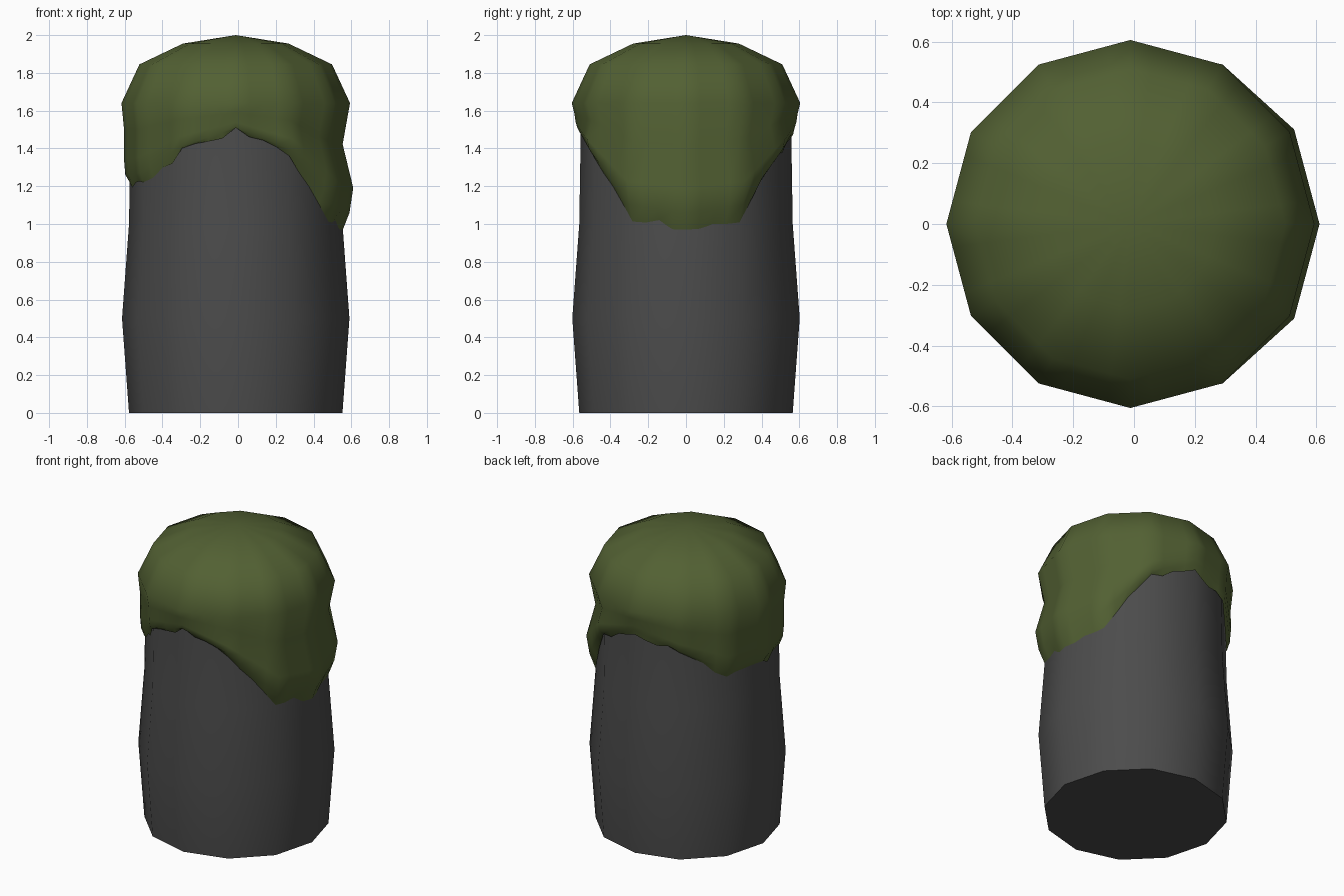
import bpy, bmesh, math, random

if "Cube" in bpy.data.objects:
    bpy.data.objects.remove(bpy.data.objects["Cube"])

random.seed(4)
CX = -0.012      # small sideways offset of the pillar axis
SIDES = 12
SUB = 4          # extra moss columns per side, for the ragged hem


def material(name, rgb):
    m = bpy.data.materials.new(name)
    m.diffuse_color = (*rgb, 1)
    m.use_nodes = True
    m.node_tree.nodes["Principled BSDF"].inputs["Base Color"].default_value = m.diffuse_color
    return m


def lathe(name, rings, mat, cap_bottom=False, tip=None):
    """Skin equal-length rings of points; optionally close with a tip or caps."""
    bm = bmesh.new()
    rows = [[bm.verts.new(p) for p in ring] for ring in rings]
    n = len(rows[0])
    for low, high in zip(rows, rows[1:]):
        for i in range(n):
            j = (i + 1) % n
            bm.faces.new((low[i], low[j], high[j], high[i]))
    if cap_bottom:
        bm.faces.new(rows[0][::-1])
    if tip:
        t = bm.verts.new(tip)
        for i in range(n):
            bm.faces.new((rows[-1][i], rows[-1][(i + 1) % n], t))
    else:
        bm.faces.new(rows[-1])
    bmesh.ops.recalc_face_normals(bm, faces=bm.faces)
    me = bpy.data.meshes.new(name)
    bm.to_mesh(me)
    bm.free()
    me.materials.append(mat)
    ob = bpy.data.objects.new(name, me)
    bpy.context.collection.objects.link(ob)
    bpy.ops.object.select_all(action='DESELECT')
    ob.select_set(True)
    bpy.context.view_layer.objects.active = ob
    bpy.ops.object.shade_smooth_by_angle(angle=math.radians(60))
    return ob


def polar(r, k, z):
    a = 2 * math.pi * k / SIDES
    return (CX + r * math.cos(a), r * math.sin(a), z)


stone = material("dark grey stone", (0.072, 0.072, 0.072))
moss = material("moss green", (0.085, 0.118, 0.033))

# Stone pillar, slightly bulged at mid-height
profile = [(0.565, 0), (0.602, 0.5), (0.565, 1.0), (0.555, 1.62)]
lathe("stone_pillar", [[polar(r, k, z) for k in range(SIDES)] for r, z in profile],
      stone, cap_bottom=True)

# Moss cap: hem height for each corner from right (0) round to left (6), mirrored front/back
hem = [0.98, 1.03, 1.36, 1.49, 1.38, 1.22, 1.21]
# radii from hem up to shoulder, for the right drip, plain sides and left drip
drip_r = [0.566, 0.602, 0.622, 0.566]
plain_r = [0.567, 0.575, 0.584, 0.592]
left_r = [0.566, 0.585, 0.592, 0.591]
fractions = [1.0, 0.88, 0.68, 0.33]


def corner(k):
    m = min(k % SIDES, SIDES - k % SIDES)
    c = math.cos(math.pi * m / 6)
    side = drip_r if c > 0 else left_r
    w = min(1, abs(c) * 1.15)
    pts = []
    for f, rs, rp in zip(fractions, side, plain_r):
        pts.append(polar(rs * w + rp * (1 - w), k, 1.64 - f * (1.64 - hem[m])))
    for r, z in [(0.605, 1.64), (0.51, 1.845), (0.28, 1.955)]:
        pts.append(polar(r, k, z))
    return pts


columns = []
for k in range(SIDES):
    a, b = corner(k), corner(k + 1)
    for s in range(SUB):
        t = s / SUB
        col = [[p + (q - p) * t for p, q in zip(u, v)] for u, v in zip(a, b)]
        col[0][2] += random.uniform(-0.025, 0.025)      # ragged hem
        columns.append(col)
rings = [[col[i] for col in columns] for i in range(len(columns[0]))]
lathe("moss_cap", rings, moss, tip=(CX, 0, 2.0))
